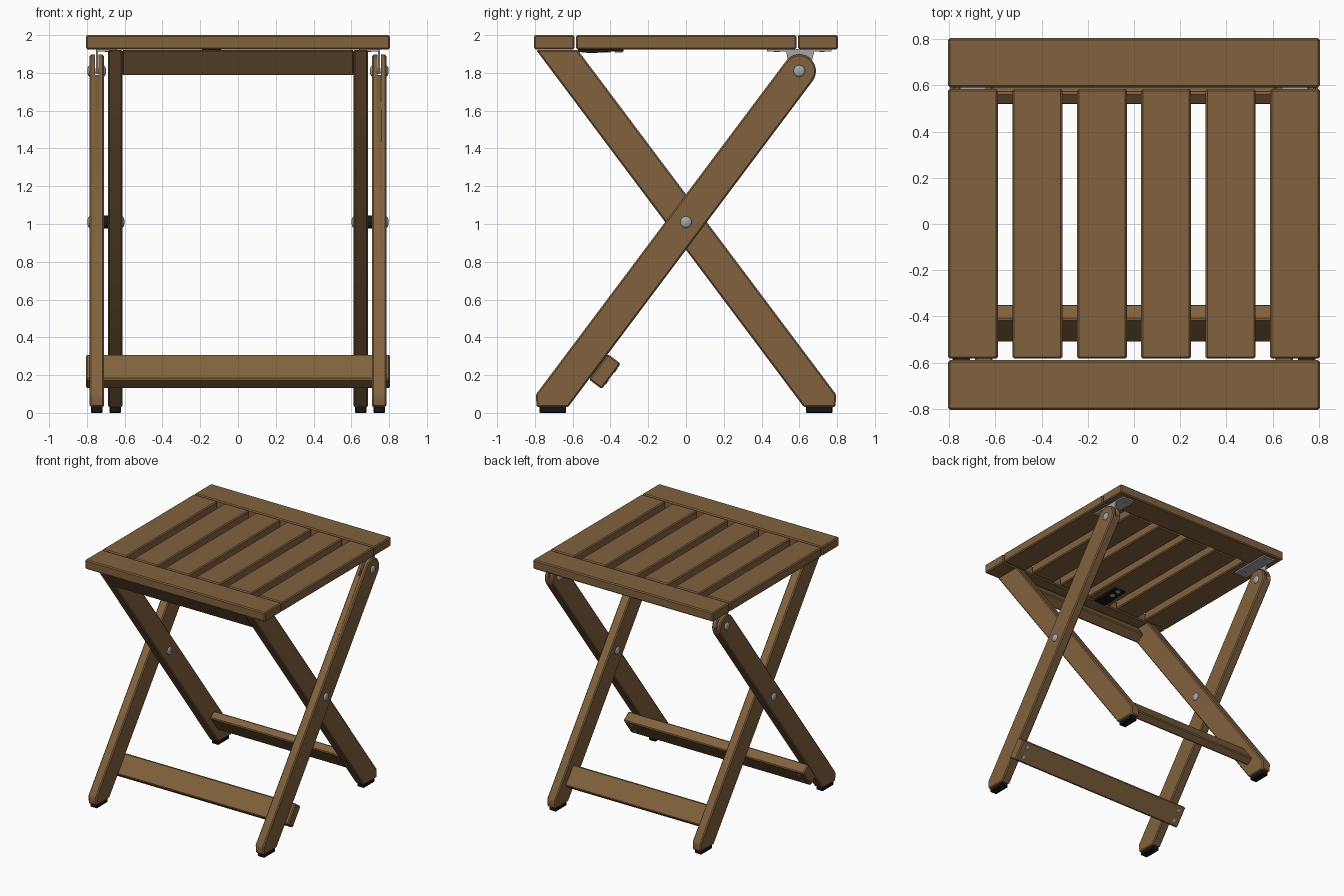
import bpy, bmesh, math
from mathutils import Matrix, Vector

cube = bpy.data.objects.get("Cube")
if cube:
    bpy.data.objects.remove(cube, do_unlink=True)


def material(name, rgb, metallic=0.0):
    m = bpy.data.materials.new(name)
    m.use_nodes = True
    m.diffuse_color = (*rgb, 1)
    m.node_tree.nodes["Principled BSDF"].inputs["Base Color"].default_value = (*rgb, 1)
    return m


WOOD = material("brown wood", (0.22, 0.122, 0.047))
METAL = material("grey metal", (0.36, 0.39, 0.41))
BLACK = material("black rubber", (0.008, 0.008, 0.008))


def finish(name, bm, mat, mirror=False):
    bmesh.ops.recalc_face_normals(bm, faces=bm.faces)
    mesh = bpy.data.meshes.new(name)
    bm.to_mesh(mesh)
    bm.free()
    mesh.materials.append(mat)
    ob = bpy.data.objects.new(name, mesh)
    bpy.context.collection.objects.link(ob)
    bpy.ops.object.select_all(action='DESELECT')
    ob.select_set(True)
    bpy.context.view_layer.objects.active = ob
    bpy.ops.object.shade_smooth_by_angle(angle=math.radians(30))
    if mirror:
        ob.modifiers.new("Mirror", 'MIRROR')
    return ob


def prism(name, profile, x0, x1, mat=WOOD, bevel=0.008, mirror=False):
    """Extrude a (y, z) outline along x and ease its hard edges."""
    bm = bmesh.new()
    face = bm.faces.new([bm.verts.new((x0, y, z)) for y, z in profile])
    new = bmesh.ops.extrude_face_region(bm, geom=[face])["geom"]
    bmesh.ops.translate(bm, vec=(x1 - x0, 0, 0),
                        verts=[v for v in new if isinstance(v, bmesh.types.BMVert)])
    bmesh.ops.recalc_face_normals(bm, faces=bm.faces)
    if bevel:
        hard = [e for e in bm.edges if e.calc_face_angle(0) > math.radians(25)]
        bmesh.ops.bevel(bm, geom=hard, offset=bevel, segments=1, affect='EDGES')
    return finish(name, bm, mat, mirror)


def box(name, x, y, z, mat=WOOD, bevel=0.008, mirror=False):
    outline = [(y[0], z[0]), (y[1], z[0]), (y[1], z[1]), (y[0], z[1])]
    return prism(name, outline, x[0], x[1], mat, bevel, mirror)


def bar_outline(centre, along, length, thick):
    """Rectangle in the y-z plane, its length running along a unit direction."""
    c, d = Vector(centre), Vector(along)
    n = Vector((d.y, -d.x))
    return [tuple(c + d * (a * length / 2) + n * (b * thick / 2))
            for a, b in ((-1, -1), (1, -1), (1, 1), (-1, 1))]


def disc(name, centre, axis, radius, depth, mat, mirror=False):
    bm = bmesh.new()
    turn = Vector((0, 0, 1)).rotation_difference(Vector(axis)).to_matrix().to_4x4()
    bmesh.ops.create_cone(bm, cap_ends=True, segments=24, radius1=radius, radius2=radius,
                          depth=depth, matrix=Matrix.Translation(centre) @ turn)
    return finish(name, bm, mat, mirror)


def dome(name, centre, radius, height):
    bm = bmesh.new()
    bmesh.ops.create_uvsphere(
        bm, u_segments=20, v_segments=10, radius=radius,
        matrix=Matrix.Translation(centre) @ Matrix.Diagonal((height / radius, 1, 1, 1)))
    return finish(name, bm, METAL, True)


# Seat: two end planks and six slats
TOP = (1.925, 2.0)
box("front_end_plank", (-0.805, 0.805), (-0.805, -0.59), TOP)
box("back_end_plank", (-0.805, 0.805), (0.592, 0.805), TOP)
for i, (x0, x1) in enumerate(((0.03, 0.247), (0.31, 0.527), (0.59, 0.805))):
    box(f"seat_slats_{i + 1}", (x0, x1), (-0.583, 0.585), TOP, mirror=True)

# Crossing legs
PIVOT, HINGE = (0, 1.01), (0.6, 1.81)
SLOPE, HALF = 0.75, 0.088
SPAN = HALF / 0.8


def leg_y(z):
    return (z - PIVOT[1]) * SLOPE


foot_end = [(leg_y(0.095) - SPAN, 0.095), (-0.79, 0.03), (leg_y(0.03) + SPAN, 0.03)]
start = math.atan2(-0.6, 0.8)
round_end = [(HINGE[0] + HALF * math.cos(start + math.pi * i / 16),
              HINGE[1] + HALF * math.sin(start + math.pi * i / 16)) for i in range(17)]
outer = prism("outer_legs", foot_end + round_end, 0.71, 0.785)

# Slot in the rounded leg ends for the hinge tab
cutter = box("slot_cutter", (0.738, 0.756), (0.3, 0.9), (1.79, 1.98), bevel=0)
cutter.hide_render = True
cut = outer.modifiers.new("Slot", 'BOOLEAN')
cut.object, cut.operation, cut.solver = cutter, 'DIFFERENCE', 'EXACT'
bpy.ops.object.select_all(action='DESELECT')
outer.select_set(True)
bpy.context.view_layer.objects.active = outer
bpy.ops.object.modifier_apply(modifier="Slot")
bpy.data.objects.remove(cutter, do_unlink=True)
outer.modifiers.new("Mirror", 'MIRROR')

flat_end = [(leg_y(1.922) + SPAN, 1.922), (leg_y(1.922) - SPAN, 1.922)]
prism("inner_legs", [(-y, z) for y, z in foot_end + flat_end], 0.612, 0.688, mirror=True)

# Rubber feet
box("outer_feet", (0.718, 0.778), (-0.775, -0.635), (0, 0.034), BLACK, 0.004, True)
box("inner_feet", (0.62, 0.68), (0.635, 0.775), (0, 0.034), BLACK, 0.004, True)

# Stretchers and the seat crossbar
prism("front_stretcher", bar_outline((-0.43, 0.219), (0.6, 0.8), 0.168, 0.085), -0.805, 0.805)
prism("back_stretcher", bar_outline((0.592, 0.22), (0.6, -0.8), 0.168, 0.066), -0.615, 0.615)
prism("seat_crossbar", [(-0.79, 1.922), (-0.686, 1.783), (-0.618, 1.834), (-0.684, 1.922)],
      -0.615, 0.615)

# Screws through the front stretcher
for i, a in enumerate((-0.04, 0.04)):
    pos = (0.748, -0.43 + 0.8 * 0.043 + 0.6 * a, 0.219 - 0.6 * 0.043 + 0.8 * a)
    disc(f"stretcher_screws_{i + 1}", pos, (0, 0.8, -0.6), 0.014, 0.006, METAL, True)

# Pivot bolts with spacers, and hinge bolts
disc("pivot_spacers", (0.699, *PIVOT), (1, 0, 0), 0.034, 0.024, BLACK, True)
for label, (y, z), inner_x in (("pivot", PIVOT, 0.612), ("hinge", HINGE, 0.71)):
    disc(f"{label}_bolts", ((inner_x + 0.785) / 2, y, z), (1, 0, 0), 0.014,
         0.785 - inner_x, METAL, True)
    dome(f"{label}_outer_heads", (0.784, y, z), 0.031, 0.014)
    dome(f"{label}_inner_heads", (inner_x + 0.001, y, z), 0.031, 0.012)

# Hinge brackets under the seat
box("hinge_plates", (0.64, 0.753), (0.43, 0.77), (1.914, 1.926), METAL, 0, True)
prism("hinge_tabs", [(0.53, 1.918), (0.55, 1.795), (0.65, 1.795), (0.68, 1.918)],
      0.741, 0.753, METAL, 0, True)
for i, y in enumerate((0.48, 0.72)):
    disc(f"hinge_screws_{i + 1}", (0.69, y, 1.913), (0, 0, 1), 0.014, 0.006, METAL, True)

# Latch under a middle slat
prism("latch", [(-0.57, 1.926), (-0.58, 1.912), (-0.5, 1.904), (-0.44, 1.909),
                (-0.39, 1.914), (-0.33, 1.914), (-0.33, 1.926)], -0.19, -0.09, BLACK, 0)
for i, y in enumerate((-0.42, -0.355)):
    disc(f"latch_screw_{i + 1}", (-0.14, y, 1.912), (0, 0, 1), 0.02, 0.01, METAL)
